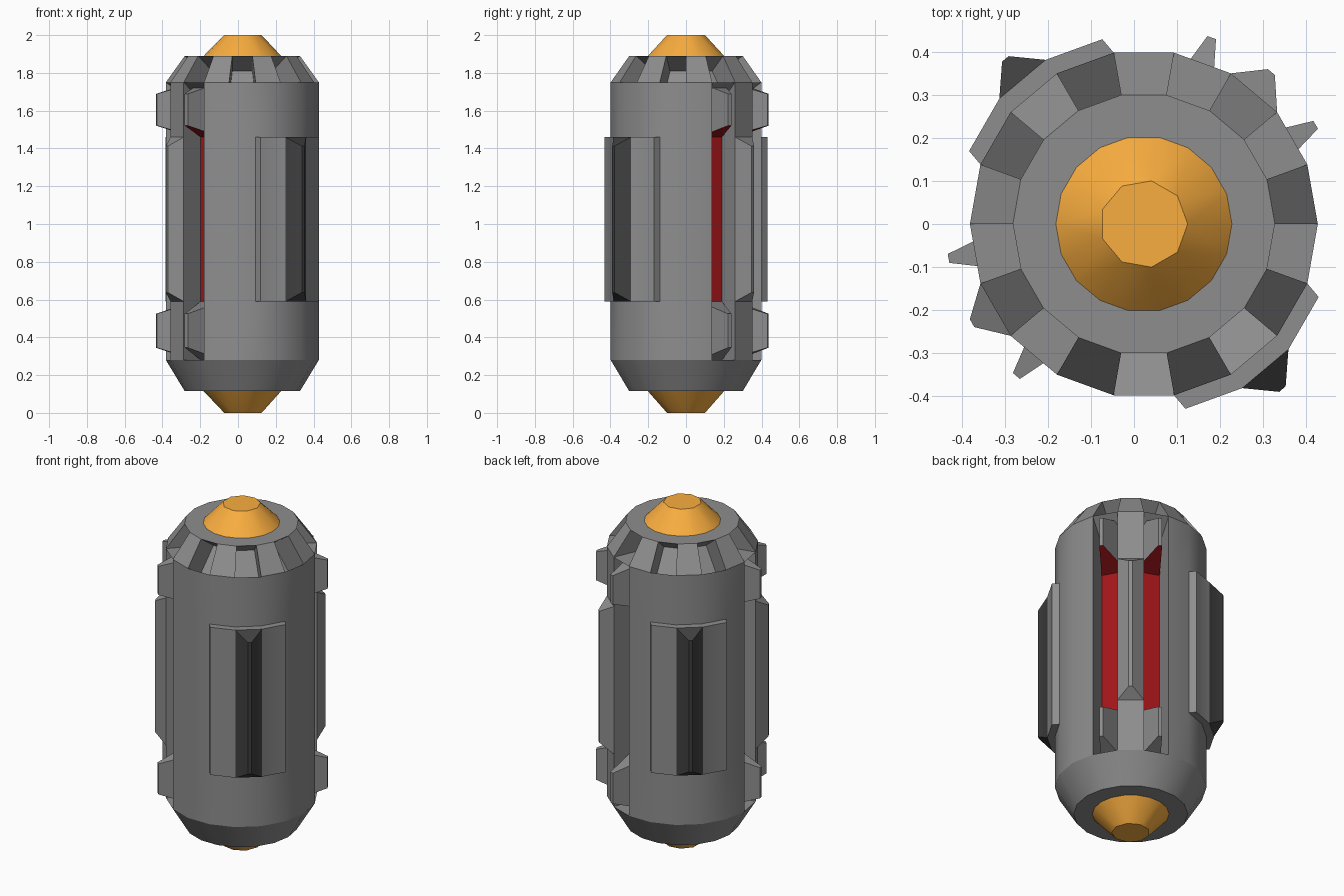
import bpy, bmesh
from math import radians, cos, sin
from mathutils import Vector

if "Cube" in bpy.data.objects:
    bpy.data.objects.remove(bpy.data.objects["Cube"])

CX = 0.023          # axis offset
SIDES = 18
DEPTH = 0.14        # recess depth


def material(name, rgb):
    m = bpy.data.materials.new(name)
    m.diffuse_color = (*rgb, 1)
    m.use_nodes = True
    m.node_tree.nodes["Principled BSDF"].inputs["Base Color"].default_value = m.diffuse_color
    return m


grey = material("hull_grey", (0.27, 0.27, 0.27))
dark = material("dark_metal", (0.05, 0.05, 0.05))
red = material("red_glow", (0.36, 0.008, 0.01))
gold = material("gold", (0.95, 0.42, 0.05))


def ring(bm, r, z, n):
    step = radians(360 / n)
    return [bm.verts.new((r * cos(i * step), r * sin(i * step), z)) for i in range(n)]


def direction(deg):
    return Vector((cos(radians(deg)), sin(radians(deg)), 0))


def push(bm, faces, offset, wide=1, tall=1):
    """Extrude joined faces by an offset, optionally tapering; return the new faces."""
    geom = bmesh.ops.extrude_face_region(bm, geom=faces)["geom"]
    bmesh.ops.delete(bm, geom=[f for f in faces if f.is_valid], context='FACES_ONLY')
    new = [g for g in geom if isinstance(g, bmesh.types.BMFace)]
    verts = [g for g in geom if isinstance(g, bmesh.types.BMVert)]
    c = sum((v.co for v in verts), Vector()) / len(verts)
    for v in verts:
        d = v.co - c
        v.co = c + Vector((d.x * wide, d.y * wide, d.z * tall)) + offset
    return sorted(new, key=lambda f: f.calc_center_median().z)


def finish(bm, name, mats):
    bmesh.ops.recalc_face_normals(bm, faces=bm.faces[:])
    me = bpy.data.meshes.new(name)
    bm.to_mesh(me)
    bm.free()
    for m in mats:
        me.materials.append(m)
    ob = bpy.data.objects.new(name, me)
    ob.location.x = CX
    bpy.context.collection.objects.link(ob)
    bpy.ops.object.select_all(action='DESELECT')
    ob.select_set(True)
    bpy.context.view_layer.objects.active = ob
    bpy.ops.object.shade_smooth_by_angle(angle=radians(30))
    return ob


# Container body: lathed 18-sided shell
bm = bmesh.new()
profile = [(0.305, 0.115), (0.405, 0.28), (0.405, 0.59),
           (0.405, 1.46), (0.405, 1.75), (0.305, 1.89)]
rings = [ring(bm, r, z, SIDES) for r, z in profile]
face = {}
for lv, (a, b) in enumerate(zip(rings, rings[1:])):
    for i in range(SIDES):
        j = (i + 1) % SIDES
        face[lv, i] = bm.faces.new((a[i], a[j], b[j], b[i]))
bm.faces.new(rings[0][::-1])
bm.faces.new(rings[-1])
bm.normal_update()

# Notches around the upper dome
for i in range(1, SIDES, 2):
    push(bm, [face[4, i]], -DEPTH * face[4, i].normal)

# Recessed columns with red windows and tapered lugs
for i in (1, 3, 9, 11):
    out = direction(20 * i + 10)
    low, mid, top = push(bm, [face[lv, i] for lv in (1, 2, 3)], -DEPTH * out)
    mid.material_index = 2
    for f in (low, top):
        push(bm, [f], out * (DEPTH + 0.063), 0.15, 0.58)

# Tapered bars between the windows
for i in (2, 10):
    push(bm, [face[2, i]], direction(20 * i + 10) * 0.063, 0.15, 0.89)

# Raised plates with dark ridges
for i in (6, 15):
    out = direction(20 * i + 10)
    plate = push(bm, [face[2, k] for k in (i - 1, i, i + 1)], out * 0.041)
    centre = max(plate, key=lambda f: f.calc_center_median().dot(out))
    tip = push(bm, [centre], out * 0.062, 0.14, 0.89)[0]
    for v in tip.verts:
        for f in v.link_faces:
            f.material_index = 1

finish(bm, "container_body", [grey, dark, red])

# Gold end caps: 18-sided rim narrowing to a 9-sided tip
for name, rim_z, tip_z in (("bottom_cap", 0.115, 0.0), ("top_cap", 1.89, 2.0)):
    bm = bmesh.new()
    verts = ring(bm, 0.205, rim_z, SIDES) + ring(bm, 0.102, tip_z, 9)
    bmesh.ops.convex_hull(bm, input=verts)
    bmesh.ops.dissolve_limit(bm, angle_limit=radians(1), verts=bm.verts[:], edges=bm.edges[:])
    finish(bm, name, [gold])
